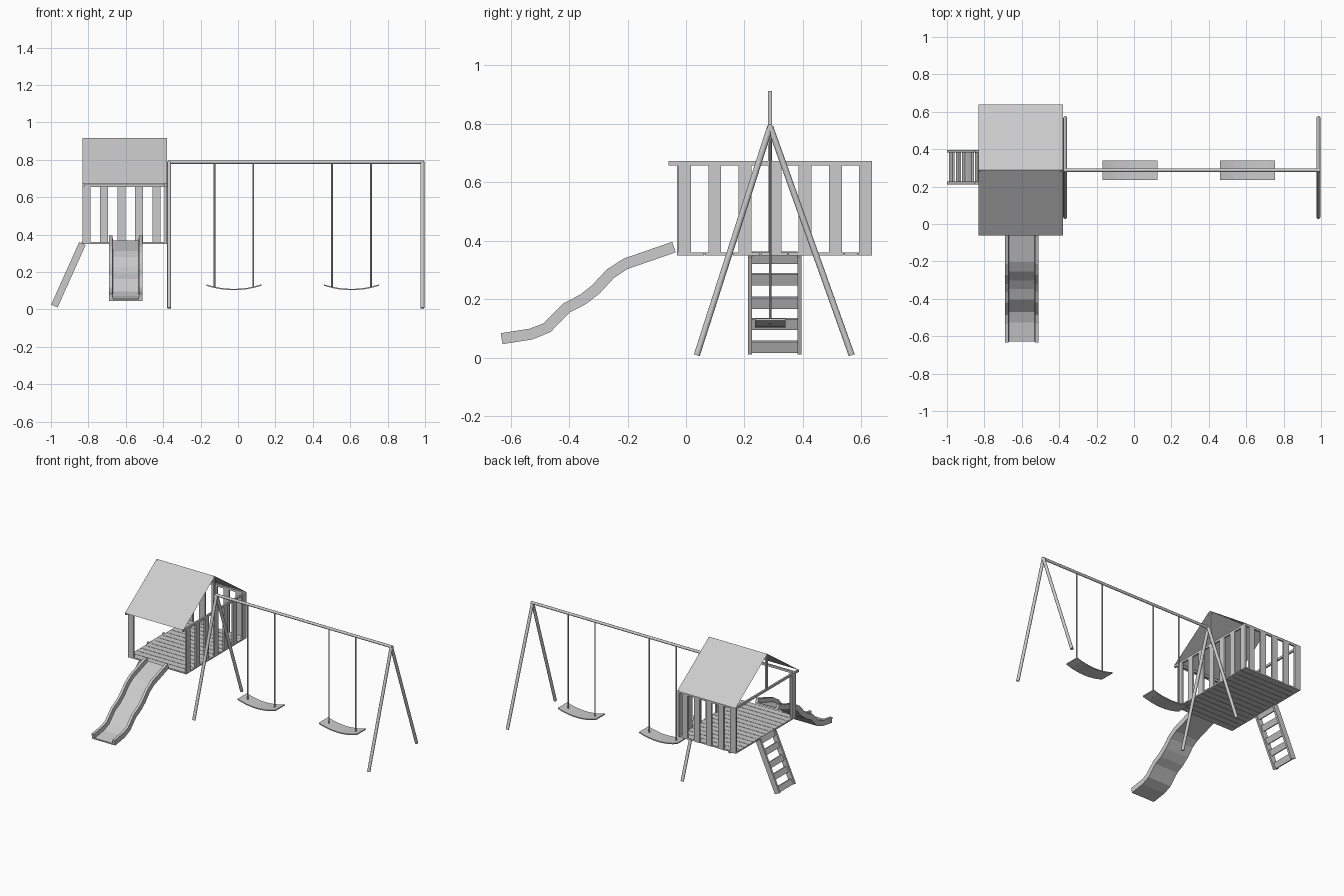
import bpy, bmesh, math
from mathutils import Vector

if "Cube" in bpy.data.objects:
    bpy.data.objects.remove(bpy.data.objects["Cube"])


def mesh_object(name, verts, faces):
    me = bpy.data.meshes.new(name)
    me.from_pydata(verts, [], faces)
    bm = bmesh.new()
    bm.from_mesh(me)
    bmesh.ops.recalc_face_normals(bm, faces=bm.faces)
    bm.to_mesh(me)
    bm.free()
    ob = bpy.data.objects.new(name, me)
    bpy.context.collection.objects.link(ob)
    return ob


def box(name, x0, x1, y0, y1, z0, z1):
    v = [(x, y, z) for x in (x0, x1) for y in (y0, y1) for z in (z0, z1)]
    return mesh_object(name, v, [(0, 1, 3, 2), (4, 6, 7, 5), (0, 4, 5, 1),
                                 (2, 3, 7, 6), (0, 2, 6, 4), (1, 5, 7, 3)])


def rod(name, a, b, r, sides=12):
    a, b = Vector(a), Vector(b)
    d = b - a
    bpy.ops.mesh.primitive_cylinder_add(vertices=sides, radius=r, depth=d.length,
                                        location=(a + b) / 2,
                                        rotation=d.to_track_quat('Z', 'Y').to_euler())
    ob = bpy.context.object
    ob.name = name
    bpy.ops.object.shade_smooth_by_angle(angle=math.radians(40))
    return ob


def loft(name, rings):
    n = len(rings[0])
    v = [p for r in rings for p in r]
    f = [(i * n + j, i * n + (j + 1) % n, (i + 1) * n + (j + 1) % n, (i + 1) * n + j)
         for i in range(len(rings) - 1) for j in range(n)]
    f += [tuple(range(n)), tuple(range(len(v) - n, len(v)))]
    return mesh_object(name, v, f)


X0, X1, Y0, Y1, YM = -0.832, -0.38, -0.03, 0.637, 0.288
Z0, Z1, T, W = 0.35, 0.662, 0.012, 0.044

# Plank floor of the tower
N = 14
step = (Y1 - Y0) / N
for i in range(N):
    box("floor_plank", X0, X1, Y0 + i * step, Y0 + (i + 1) * step - 0.003, Z0, Z0 + 0.01)
for x in (X0 + 0.01, X1 - 0.022):
    box("floor_joist", x, x + T, Y0 + 0.005, Y1 - 0.005, Z0 + 0.001, Z0 + 0.009)

# Wall slats: closed right and back sides, corner boards on the open sides
for i in range(7):
    y = Y0 + 0.003 + i * 0.1032
    box("side_slat", X1 - T, X1, y, y + W, Z0, Z1)
for i in range(5):
    x = X0 + i * 0.0937
    box("back_slat", x, x + W, Y1 - T, Y1, Z0, Z1)
box("front_corner_board", X0, X0 + W, Y0, Y0 + T, Z0, Z1)
box("side_corner_board", X0, X0 + T, Y0 + T, Y0 + W, Z0, Z1)

# Top rails and gable king posts
for x in (X0, X1 - T):
    box("side_rail", x, x + T, -0.06, Y1, 0.658, 0.673)
for y in (Y0, Y1 - T):
    box("cross_rail", X0, X1, y, y + T, 0.656, 0.671)
for x in (X0 + 0.002, X1 - T):
    box("king_post", x, x + T, YM - 0.007, YM + 0.007, 0.66, 0.912)

# Thin gable roof
roof = [(x, y, z) for x in (X0, X1) for y, z in ((-0.062, 0.67), (YM, 0.916), (0.64, 0.67))]
mesh_object("roof", roof, [(0, 3, 4, 1), (1, 4, 5, 2)])

# Wavy channel slide: lower edge points (y, z) and a U section
path = [(-0.035, 0.36), (-0.20, 0.303), (-0.247, 0.272), (-0.295, 0.22), (-0.342, 0.183),
        (-0.397, 0.155), (-0.464, 0.087), (-0.525, 0.062), (-0.628, 0.046)]
section = [(-0.69, 0), (-0.51, 0), (-0.51, 0.038), (-0.528, 0.038),
           (-0.532, 0.01), (-0.668, 0.01), (-0.672, 0.038), (-0.69, 0.038)]
rings = []
for i, p in enumerate(path):
    a, b = path[max(i - 1, 0)], path[min(i + 1, len(path) - 1)]
    d = Vector((b[0] - a[0], b[1] - a[1])).normalized()
    nrm = Vector((d.y, -d.x))
    rings.append([(x, p[0] + nrm.x * h, p[1] + nrm.y * h) for x, h in section])
loft("slide", rings)

# Leaning ladder: rails and flat rungs in one tilted plane
lo, hi = Vector((-0.982, 0, 0.018)), Vector((-0.832, 0, 0.352))
d = (hi - lo).normalized()
n = Vector((-d.z, 0, d.x))


def tilted(name, s0, s1, half, y0, y1):
    r = [[lo + d * s + n * h + Vector((0, y, 0)) for s, h in
          ((s0, -half), (s1, -half), (s1, half), (s0, half))] for y in (y0, y1)]
    return loft(name, r)


L = (hi - lo).length
for y in (0.212, 0.381):
    tilted("ladder_rail", 0, L, 0.019, y, y + 0.014)
for z in (0.037, 0.115, 0.188, 0.268, 0.342):
    s = (z - lo.z) / d.z
    tilted("ladder_rung", s - 0.02, s + 0.02, 0.007, 0.226, 0.381)

# Swing frame: crossbar and two A-shaped leg pairs
rod("crossbar", (-0.375, YM, 0.788), (0.995, YM, 0.788), 0.0095)
for x in (-0.368, 0.986):
    for y in (0.037, 0.567):
        rod("frame_leg", (x, YM, 0.79), (x, y, 0.008), 0.0105)

# Swings: curved seats hung on two ropes each
for cx in (-0.022, 0.607):
    for s in (-1, 1):
        rod("swing_rope", (cx + s * 0.104, YM, 0.785), (cx + s * 0.104, YM, 0.115), 0.0045, 8)
    rings = []
    for i in range(9):
        t = i / 4 - 1
        z = 0.103 + 0.024 * t * t
        rings.append([(cx + 0.147 * t, y, z + h) for y, h in
                      ((0.236, 0), (0.34, 0), (0.34, 0.007), (0.236, 0.007))])
    loft("swing_seat", rings)
